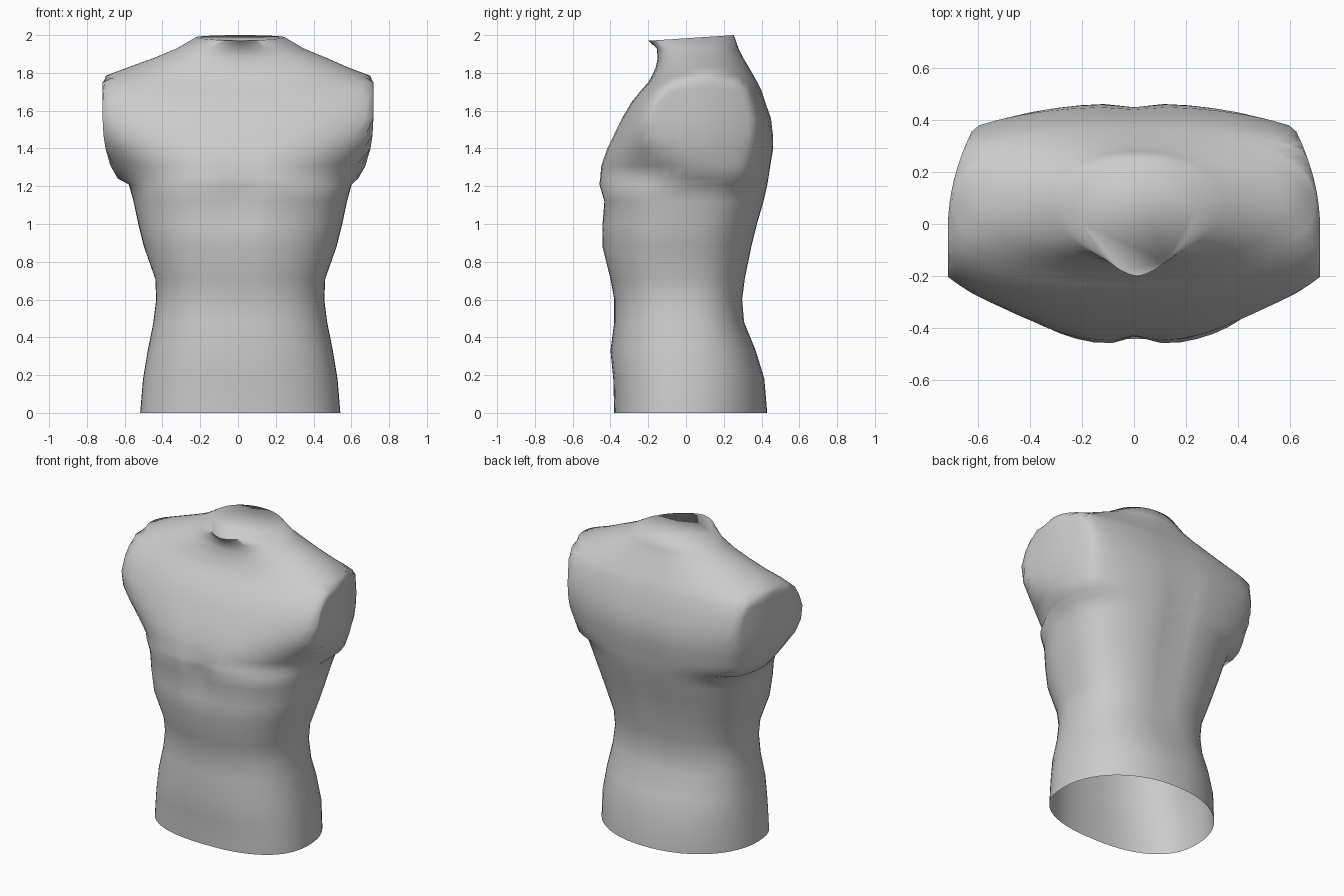
import bpy, bmesh, math

if "Cube" in bpy.data.objects:
    bpy.data.objects.remove(bpy.data.objects["Cube"])

SEG = 56


def power(v, e):
    return math.copysign(abs(v) ** e, v)


def arm_end(y, z):
    """Half width of the slanted plane where each upper arm is cut off."""
    return 0.717 - 0.6 * max(0, 1.56 - z) ** 2 - 0.65 * max(0, y + 0.02) ** 2


def shape(z):
    """Depth of the widest point, and front and back roundness, by height."""
    if z < 1.22:
        return max(-0.02, 0.25 * (z - 0.95)), 2.4, 2.1 + 0.4 * min(1, z / 0.5)
    armpit = max(0, min(1, (1.47 - z) / 0.23))
    neck = max(0, (z - 1.73) / 0.24)
    return 0.08 + 0.09 * armpit, 2.4 - 0.2 * armpit - 0.8 * neck, 2.3 - 0.3 * neck


def section(z, w, yf, yb):
    """Horizontal body slice: separate front and back superellipse halves."""
    yc, nf, nb = shape(z)
    tilt = 0.066 if z > 1.95 else 0
    shift = 0.012 if z < 1.22 or z > 1.85 else 0
    ring = []
    for i in range(SEG):
        a = 2 * math.pi * i / SEG
        c, s = math.cos(a), math.sin(a)
        n, depth = (nb, yb - yc) if s > 0 else (nf, yc - yf)
        x, y = w * power(c, 2 / n), yc + depth * power(s, 2 / n)
        # breastbone and spine grooves
        groove = math.exp(-(x / 0.07) ** 2)
        if s < 0:
            y += 0.035 * groove * math.exp(-((z - 1.2) / 0.2) ** 2)
        else:
            y -= 0.018 * groove * math.exp(-((z - 1.2) / 0.5) ** 2)
        # flat arm cuts at shoulder height
        if z > 1.22:
            limit = arm_end(y, z)
            x = max(-limit, min(limit, x))
        ring.append((x + shift, y, z + tilt * (y - yf)))
    return ring


# Slices: height, half width, front, back
slices = [
    (0.00, 0.53, -0.38, 0.43),
    (0.18, 0.515, -0.385, 0.415),
    (0.33, 0.49, -0.40, 0.37),
    (0.48, 0.46, -0.38, 0.31),
    (0.60, 0.445, -0.38, 0.30),
    (0.71, 0.45, -0.40, 0.315),
    (0.88, 0.51, -0.445, 0.35),
    (1.00, 0.54, -0.447, 0.38),
    (1.12, 0.565, -0.44, 0.415),
    (1.21, 0.59, -0.467, 0.435),
    # armpit, shoulder and neck
    (1.24, 0.64, -0.465, 0.44),
    (1.31, 0.69, -0.455, 0.45),
    (1.40, 0.77, -0.42, 0.465),
    (1.47, 0.83, -0.385, 0.463),
    (1.56, 0.90, -0.34, 0.452),
    (1.65, 0.91, -0.285, 0.42),
    (1.71, 0.87, -0.235, 0.40),
    (1.75, 0.81, -0.20, 0.38),
    (1.785, 0.70, -0.18, 0.36),
    (1.83, 0.58, -0.16, 0.335),
    (1.88, 0.455, -0.15, 0.305),
    (1.93, 0.335, -0.155, 0.28),
    (1.97, 0.235, -0.20, 0.255),
]

# Torso skin: open at the waist, closed at the neck
bm = bmesh.new()
loops = [[bm.verts.new(p) for p in section(*s)] for s in slices]
for a, b in zip(loops, loops[1:]):
    for i in range(SEG):
        j = (i + 1) % SEG
        bm.faces.new((a[i], a[j], b[j], b[i]))
bm.faces.new(loops[-1])
mesh = bpy.data.meshes.new("torso")
bm.to_mesh(mesh)
bm.free()
torso = bpy.data.objects.new("torso", mesh)
bpy.context.collection.objects.link(torso)

torso.select_set(True)
bpy.context.view_layer.objects.active = torso
bpy.ops.object.shade_smooth_by_angle(angle=math.radians(80))
